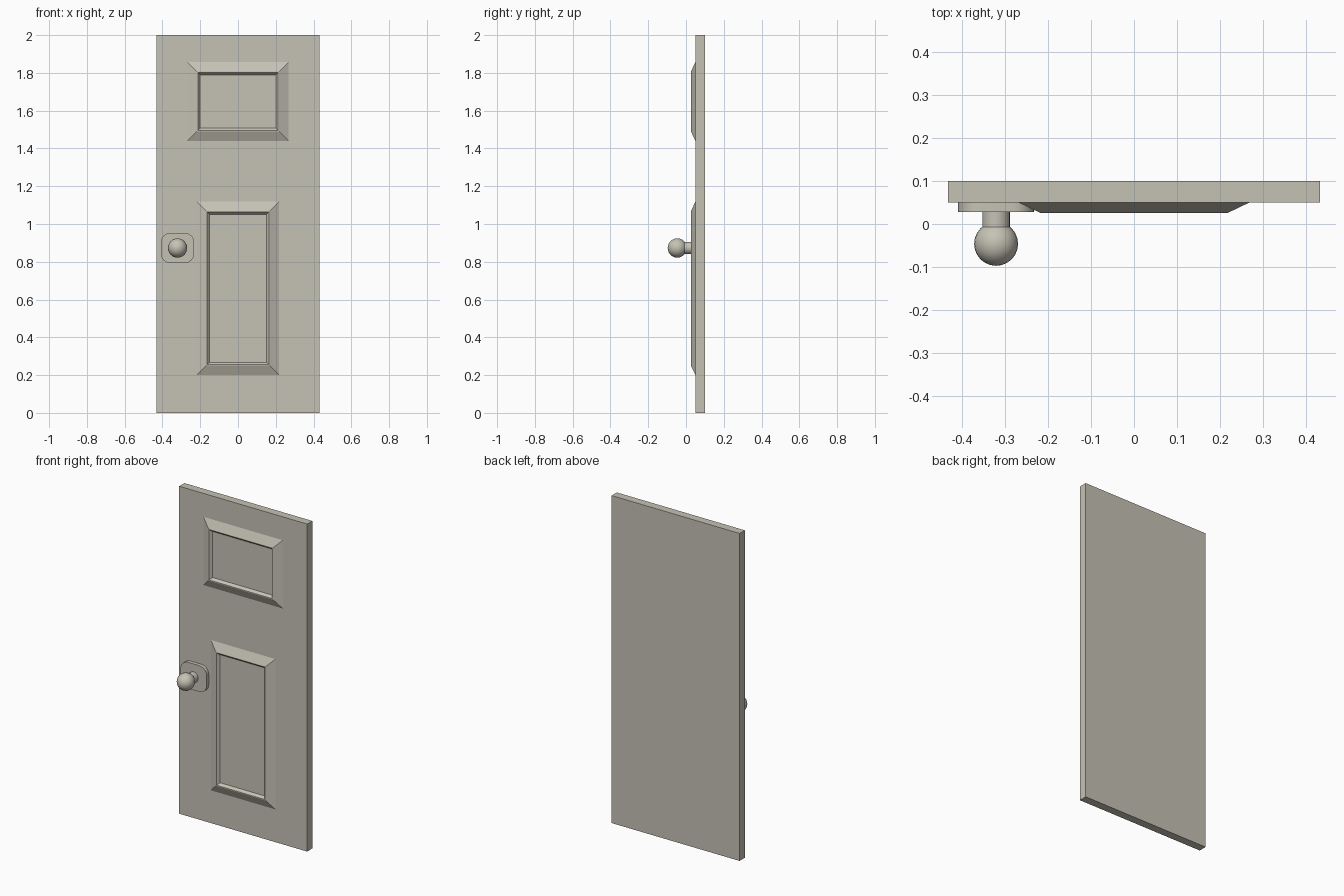
import bpy, bmesh, math
from mathutils import Matrix, Vector

cube = bpy.data.objects.get("Cube")
if cube:
    bpy.data.objects.remove(cube, do_unlink=True)

# One warm grey paint for everything
paint = bpy.data.materials.new("warm_grey_paint")
paint.use_nodes = True
colour = (0.56, 0.54, 0.46, 1)
paint.diffuse_color = colour
paint.node_tree.nodes["Principled BSDF"].inputs["Base Color"].default_value = colour

FACE_Y = 0.05          # front surface of the slab
KNOB = Vector((-0.32, 0, 0.873))


def finish(name, bm, smooth=False):
    bmesh.ops.recalc_face_normals(bm, faces=bm.faces)
    mesh = bpy.data.meshes.new(name)
    bm.to_mesh(mesh)
    bm.free()
    mesh.materials.append(paint)
    obj = bpy.data.objects.new(name, mesh)
    bpy.context.collection.objects.link(obj)
    if smooth:
        bpy.ops.object.select_all(action='DESELECT')
        obj.select_set(True)
        bpy.context.view_layer.objects.active = obj
        bpy.ops.object.shade_smooth_by_angle(angle=math.radians(40))
    return obj


def loft(name, rings, smooth=False):
    """Join equal-length rings of points into a closed solid."""
    bm = bmesh.new()
    loops = [[bm.verts.new(p) for p in ring] for ring in rings]
    for a, b in zip(loops, loops[1:]):
        for i in range(len(a)):
            j = (i + 1) % len(a)
            bm.faces.new((a[i], a[j], b[j], b[i]))
    bm.faces.new(loops[0])
    bm.faces.new(loops[-1])
    return finish(name, bm, smooth)


def rectangle(half_x, z0, z1, y):
    return [(-half_x, y, z0), (half_x, y, z0), (half_x, y, z1), (-half_x, y, z1)]


def raised_panel(name, half_x, z0, z1):
    """Bevelled frame rising to a ridge, with a shallow sunken field."""
    steps = [(0, FACE_Y), (0.05, 0.026), (0.055, 0.026), (0.068, 0.041)]
    loft(name, [rectangle(half_x - d, z0 + d, z1 - d, y) for d, y in steps])


# Door slab
loft("door_slab", [rectangle(0.432, 0, 2, y) for y in (FACE_Y, 0.10)])

# Moulded panels
raised_panel("upper_panel", 0.268, 1.44, 1.857)
raised_panel("lower_panel", 0.218, 0.20, 1.118)


# Rounded back plate of the knob
def plate_ring(y, half_x=0.088, half_z=0.08, radius=0.05, steps=6):
    ring = []
    for corner, (sx, sz) in enumerate([(1, 1), (-1, 1), (-1, -1), (1, -1)]):
        for i in range(steps + 1):
            a = math.pi / 2 * (corner + i / steps)
            ring.append((KNOB.x + sx * (half_x - radius) + radius * math.cos(a), y,
                         KNOB.z + sz * (half_z - radius) + radius * math.sin(a)))
    return ring


loft("knob_plate", [plate_ring(y) for y in (FACE_Y, 0.028)], smooth=True)

# Knob stem and ball, both turned about the y axis
turn = Matrix.Rotation(math.pi / 2, 4, 'X')
bm = bmesh.new()
bmesh.ops.create_cone(bm, cap_ends=True, segments=24, radius1=0.032, radius2=0.032, depth=0.06,
                      matrix=Matrix.Translation(KNOB + Vector((0, 0.001, 0))) @ turn)
finish("knob_stem", bm, smooth=True)

bm = bmesh.new()
bmesh.ops.create_uvsphere(bm, u_segments=24, v_segments=12, radius=0.051,
                          matrix=Matrix.Translation(KNOB + Vector((0, -0.046, 0))) @ turn)
finish("knob_ball", bm, smooth=True)
